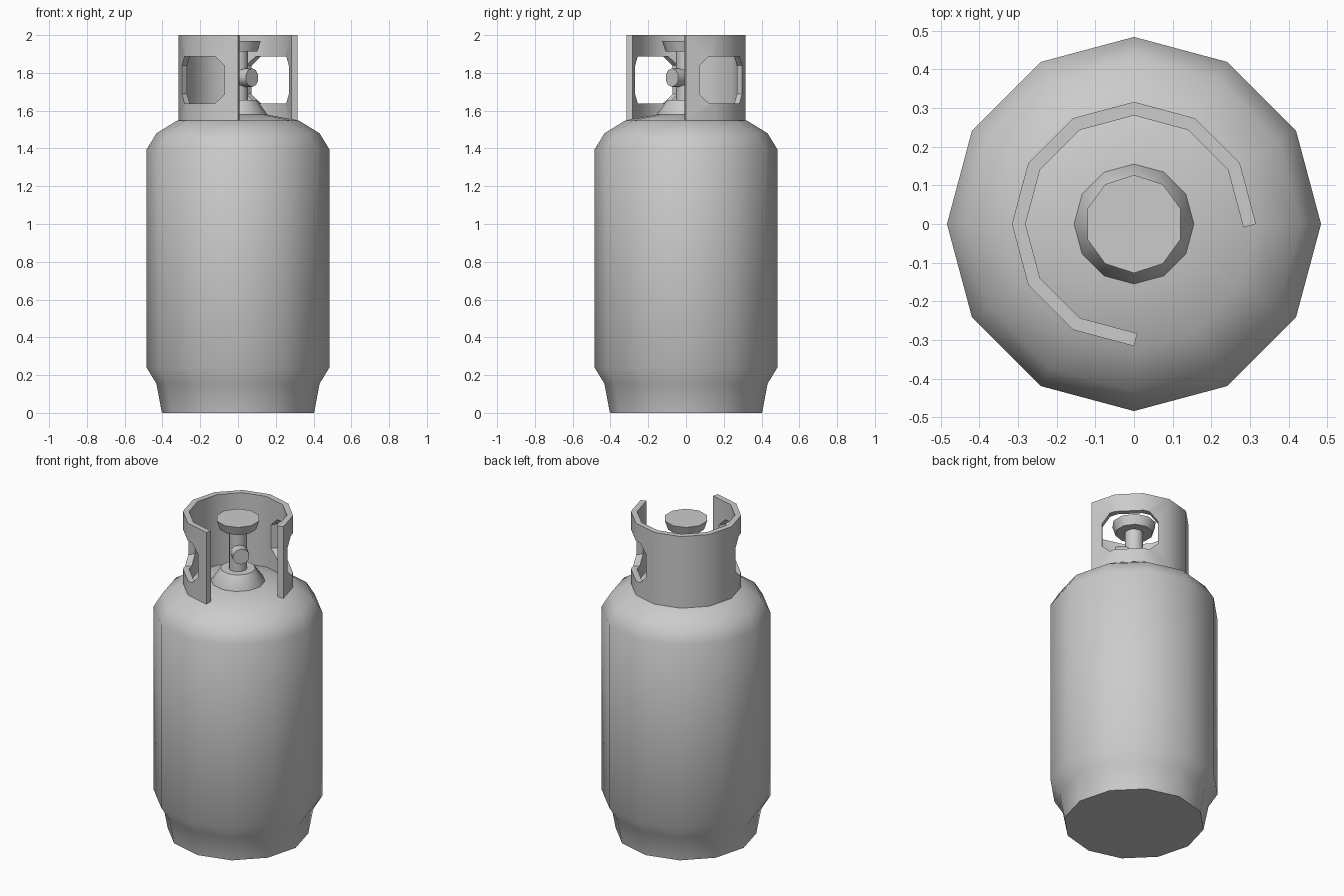
import bpy, bmesh, math
from mathutils import Matrix

if "Cube" in bpy.data.objects:
    bpy.data.objects.remove(bpy.data.objects["Cube"])


def make_object(name, bm):
    mesh = bpy.data.meshes.new(name)
    bm.to_mesh(mesh)
    bm.free()
    obj = bpy.data.objects.new(name, mesh)
    bpy.context.collection.objects.link(obj)
    return obj


def smooth(obj, degrees=40):
    bpy.ops.object.select_all(action='DESELECT')
    obj.select_set(True)
    bpy.context.view_layer.objects.active = obj
    bpy.ops.object.shade_smooth_by_angle(angle=math.radians(degrees))


def lathe(name, profile, sides, start=0, matrix=None):
    """Closed solid turned around z from (radius, z) pairs, bottom to top."""
    bm = bmesh.new()
    rings = []
    for r, z in profile:
        angles = [start + math.tau * i / sides for i in range(sides)]
        rings.append([bm.verts.new((r * math.cos(a), r * math.sin(a), z)) for a in angles])
    for low, high in zip(rings, rings[1:]):
        for i in range(sides):
            j = (i + 1) % sides
            bm.faces.new((low[i], low[j], high[j], high[i]))
    bm.faces.new(rings[0][::-1])
    bm.faces.new(rings[-1])
    if matrix:
        bm.transform(matrix)
    obj = make_object(name, bm)
    smooth(obj)
    return obj


# Tank with foot ring and rounded shoulder
lathe("tank_body", [(0.403, 0), (0.432, 0.155), (0.484, 0.24), (0.484, 1.395),
                    (0.432, 1.48), (0.323, 1.547), (0.15, 1.58)], 12)

# Valve: base, stem, handwheel and diagonal outlet
lathe("valve_base", [(0.155, 1.57), (0.155, 1.58), (0.1, 1.657)], 12)
lathe("valve_stem", [(0.053, 1.64), (0.053, 1.93)], 12)
lathe("valve_handwheel", [(0.108, 1.913), (0.127, 1.97)], 10, math.pi / 2)
outlet_matrix = (Matrix.Translation((0, 0, 1.775))
                 @ Matrix.Rotation(-math.pi / 4, 4, 'Z')
                 @ Matrix.Rotation(math.pi / 2, 4, 'Y'))
lathe("valve_outlet", [(0.049, 0), (0.049, 0.105)], 10, 0, outlet_matrix)

# Collar: three quarters of a 12-sided ring, open to the front right
bm = bmesh.new()
columns = []
for i in range(10):
    a = math.radians(30 * i)
    columns.append([bm.verts.new((0.316 * math.cos(a), 0.316 * math.sin(a), z))
                    for z in (1.545, 2.0)])
for (a0, a1), (b0, b1) in zip(columns, columns[1:]):
    bm.faces.new((a0, b0, b1, a1))
collar = make_object("collar", bm)
solid = collar.modifiers.new("thickness", 'SOLIDIFY')
solid.thickness = 0.034
solid.offset = -1
solid.use_even_offset = True

# Octagonal cutter along the diagonal opens both hand holes
bm = bmesh.new()
w, c, z0, z1, h = 0.16, 0.046, 1.638, 1.888, 0.05
outline = [(-w + c, z0), (w - c, z0), (w, z0 + h), (w, z1 - h),
           (w - c, z1), (-w + c, z1), (-w, z1 - h), (-w, z0 + h)]
face = bm.faces.new([bm.verts.new((u, -0.6, z)) for u, z in outline])
extruded = bmesh.ops.extrude_face_region(bm, geom=[face])["geom"]
bmesh.ops.translate(bm, vec=(0, 1.2, 0),
                    verts=[g for g in extruded if isinstance(g, bmesh.types.BMVert)])
bmesh.ops.recalc_face_normals(bm, faces=bm.faces)
bm.transform(Matrix.Rotation(-math.pi / 4, 4, 'Z'))
cutter = make_object("hand_hole_cutter", bm)
cutter.hide_render = True

cut = collar.modifiers.new("hand_holes", 'BOOLEAN')
cut.operation = 'DIFFERENCE'
cut.solver = 'EXACT'
cut.object = cutter
bpy.ops.object.select_all(action='DESELECT')
collar.select_set(True)
bpy.context.view_layer.objects.active = collar
for name in ("thickness", "hand_holes"):
    bpy.ops.object.modifier_apply(modifier=name)
bpy.data.objects.remove(cutter)
smooth(collar, 35)
